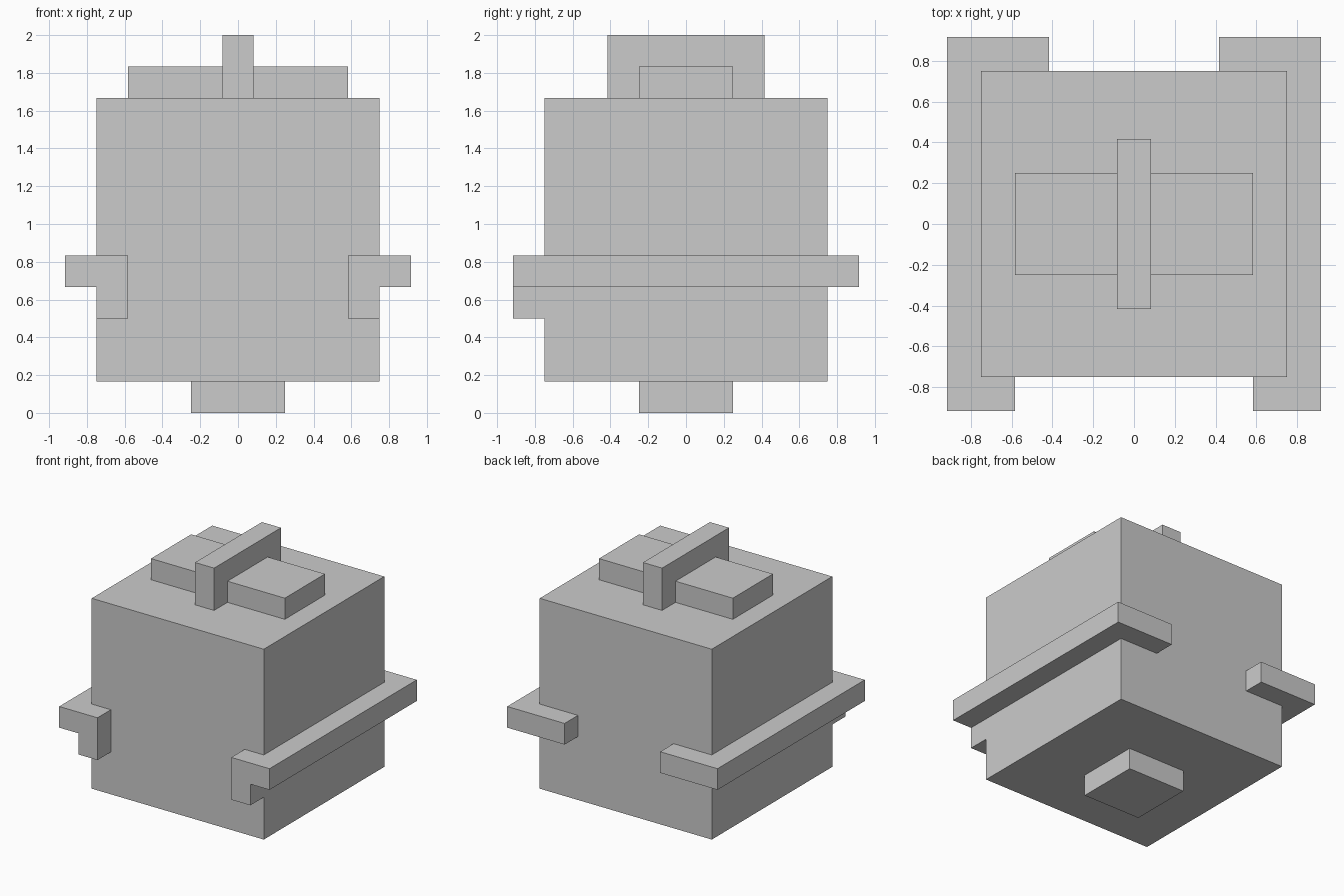
import bpy, bmesh

if "Cube" in bpy.data.objects:
    bpy.data.objects.remove(bpy.data.objects["Cube"])

U = 1 / 6  # block unit


def prism(name, outline, z0, z1, mirrored=False):
    """Extrude an XY outline (block units) from z0 to z1."""
    bm = bmesh.new()
    face = bm.faces.new([bm.verts.new((x * U, y * U, z0 * U)) for x, y in outline])
    ext = bmesh.ops.extrude_face_region(bm, geom=[face])
    top = [v for v in ext["geom"] if isinstance(v, bmesh.types.BMVert)]
    bmesh.ops.translate(bm, verts=top, vec=(0, 0, (z1 - z0) * U))
    bmesh.ops.recalc_face_normals(bm, faces=bm.faces)
    mesh = bpy.data.meshes.new(name)
    bm.to_mesh(mesh)
    bm.free()
    obj = bpy.data.objects.new(name, mesh)
    bpy.context.collection.objects.link(obj)
    if mirrored:
        mod = obj.modifiers.new("mirror", 'MIRROR')
        mod.use_clip = False
    return obj


def box(name, x0, x1, y0, y1, z0, z1, mirrored=False):
    return prism(name, [(x0, y0), (x1, y0), (x1, y1), (x0, y1)], z0, z1, mirrored)


# Main block and the small foot below it
box("body", -4.5, 4.5, -4.5, 4.5, 1, 10)
box("foot", -1.5, 1.5, -1.5, 1.5, 0, 1)

# Top: upright crest with a low block on each side
box("crest", -0.5, 0.5, -2.5, 2.5, 10, 12)
box("crest_side_blocks", 0.5, 3.5, -1.5, 1.5, 10, 11, mirrored=True)

# Arms wrap each side, hooking round to the front and back
prism("arms", [(3.5, -5.5), (5.5, -5.5), (5.5, 5.5), (2.5, 5.5),
               (2.5, 4.5), (4.5, 4.5), (4.5, -4.5), (3.5, -4.5)], 4, 5, mirrored=True)

# Fingertips hanging from the front hooks
box("fingertips", 3.5, 4.5, -5.5, -4.5, 3, 4, mirrored=True)
